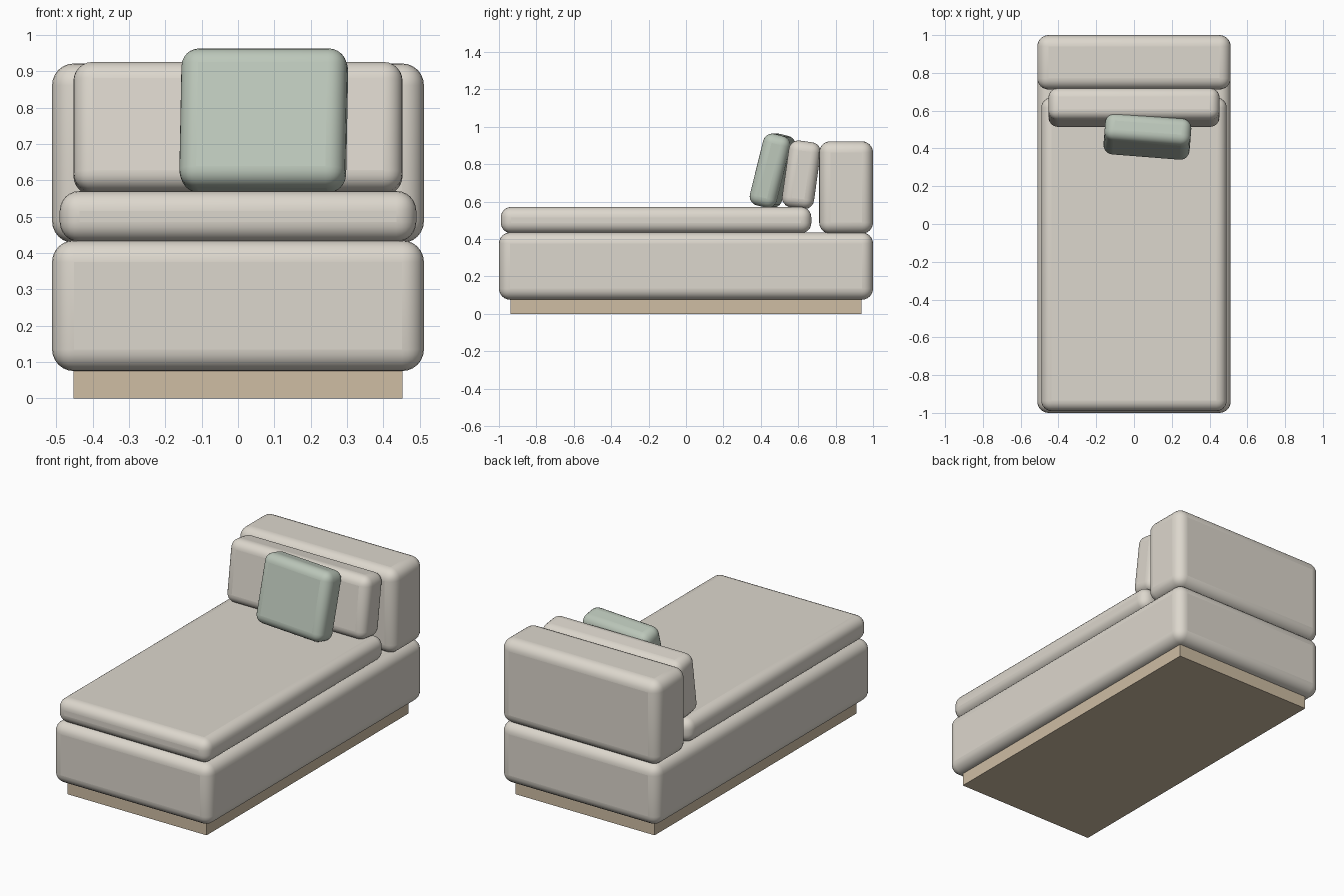
import bpy
import math

if "Cube" in bpy.data.objects:
    bpy.data.objects.remove(bpy.data.objects["Cube"])


def material(name, rgb):
    m = bpy.data.materials.new(name)
    m.diffuse_color = (*rgb, 1)
    m.use_nodes = True
    m.node_tree.nodes["Principled BSDF"].inputs["Base Color"].default_value = m.diffuse_color
    return m


fabric = material("warm_fabric", (0.72, 0.68, 0.61))
wood = material("pale_wood", (0.62, 0.51, 0.37))
sage = material("sage_fabric", (0.50, 0.57, 0.49))


def block(name, centre, size, mat, radius=0.0, rot=(0, 0, 0)):
    """Box with optional soft rounded edges; rot in degrees."""
    bpy.ops.mesh.primitive_cube_add(size=1, location=centre)
    ob = bpy.context.object
    ob.name = name
    ob.scale = size
    bpy.ops.object.transform_apply(location=False, rotation=False, scale=True)
    ob.rotation_euler = [math.radians(a) for a in rot]
    ob.data.materials.append(mat)
    if radius:
        bev = ob.modifiers.new("soft_edges", 'BEVEL')
        bev.width = radius
        bev.segments = 6
        bev.limit_method = 'NONE'
        bpy.ops.object.shade_smooth_by_angle(angle=math.radians(40))
    return ob


# recessed plinth and upholstered base
block("plinth", (0, 0, 0.04), (0.905, 1.875, 0.08), wood)
block("base", (0, 0, 0.255), (1.024, 2.0, 0.36), fabric, 0.06)

# seat mattress and upright backrest
block("seat_mattress", (0, -0.16, 0.501), (0.982, 1.66, 0.14), fabric, 0.055)
block("backrest", (0, 0.856, 0.675), (1.024, 0.288, 0.494), fabric, 0.06)

# leaning back cushion and turned throw pillow
block("back_cushion", (0, 0.617, 0.743), (0.906, 0.172, 0.36), fabric, 0.052, (-8, 0, 0))
block("throw_pillow", (0.071, 0.463, 0.765), (0.457, 0.148, 0.394), sage, 0.05, (-14, 0, -4.5))
